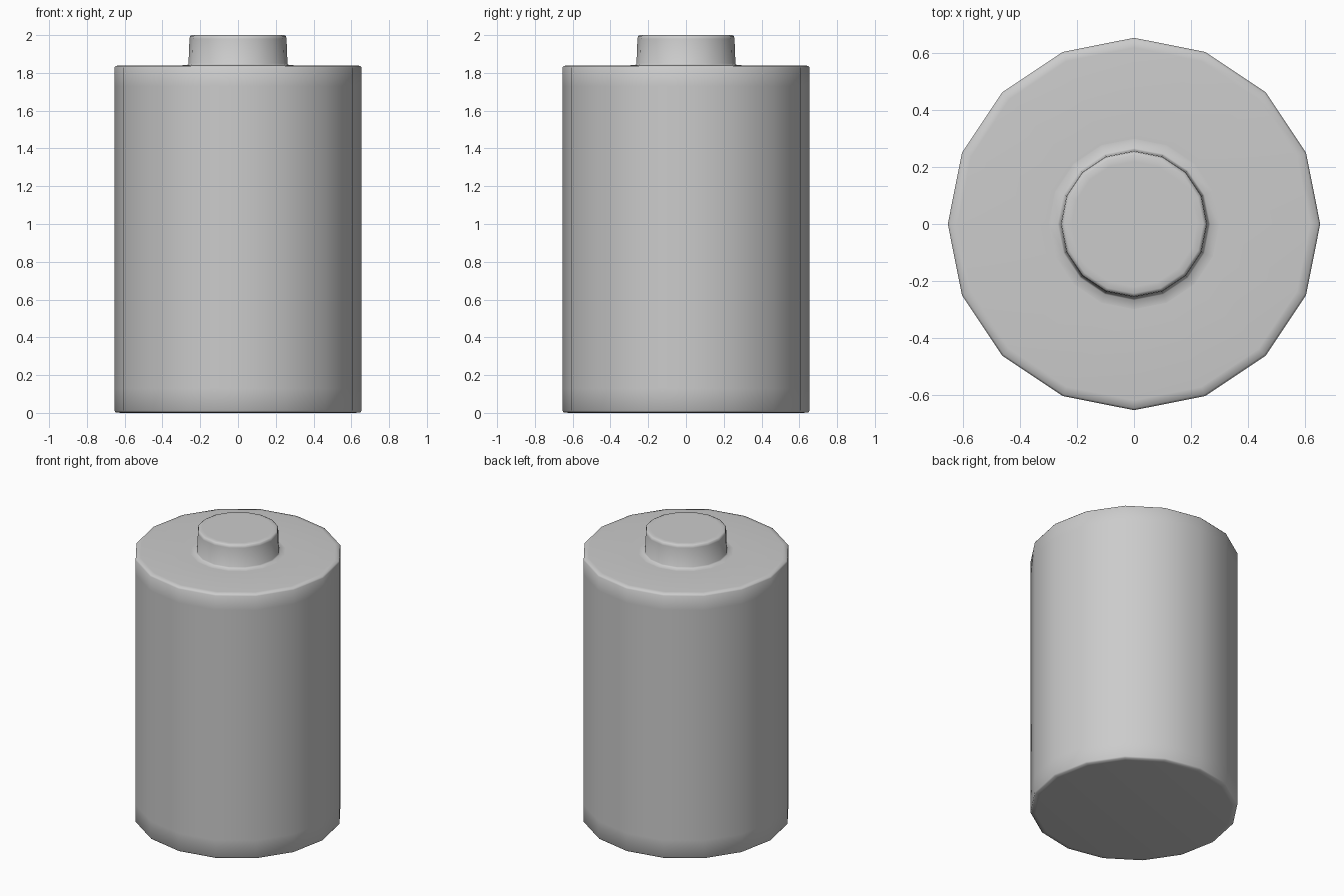
import bpy, bmesh, math

if "Cube" in bpy.data.objects:
    bpy.data.objects.remove(bpy.data.objects["Cube"])

SIDES = 16


def lathe(name, profile):
    """Revolve (radius, z) points around z; radius 0 closes to a pole."""
    bm = bmesh.new()
    rings = []
    for r, z in profile:
        if r == 0:
            rings.append([bm.verts.new((0, 0, z))] * SIDES)
        else:
            rings.append([bm.verts.new((r * math.cos(math.tau * i / SIDES),
                                        r * math.sin(math.tau * i / SIDES), z))
                          for i in range(SIDES)])
    for low, high in zip(rings, rings[1:]):
        for i in range(SIDES):
            j = (i + 1) % SIDES
            corners = dict.fromkeys((low[i], low[j], high[j], high[i]))
            bm.faces.new(list(corners))
    mesh = bpy.data.meshes.new(name)
    bm.to_mesh(mesh)
    bm.free()
    obj = bpy.data.objects.new(name, mesh)
    bpy.context.collection.objects.link(obj)
    bpy.ops.object.select_all(action='DESELECT')
    obj.select_set(True)
    bpy.context.view_layer.objects.active = obj
    bpy.ops.object.shade_smooth_by_angle(angle=math.radians(60))
    return obj


# Battery casing: bottom disc, softened rims, top annulus up to the terminal
lathe("battery_casing", [
    (0, 0), (0.62, 0), (0.648, 0.003), (0.655, 0.012),
    (0.655, 0.13), (0.655, 1.73),
    (0.655, 1.828), (0.648, 1.837), (0.62, 1.84), (0.30, 1.84)])

# Positive terminal: small fillet at its foot, slight taper, softened top rim
lathe("positive_terminal", [
    (0.30, 1.84), (0.268, 1.842), (0.262, 1.85),
    (0.257, 1.98), (0.254, 1.995), (0.244, 2.0), (0.22, 2.0), (0, 2.0)])
